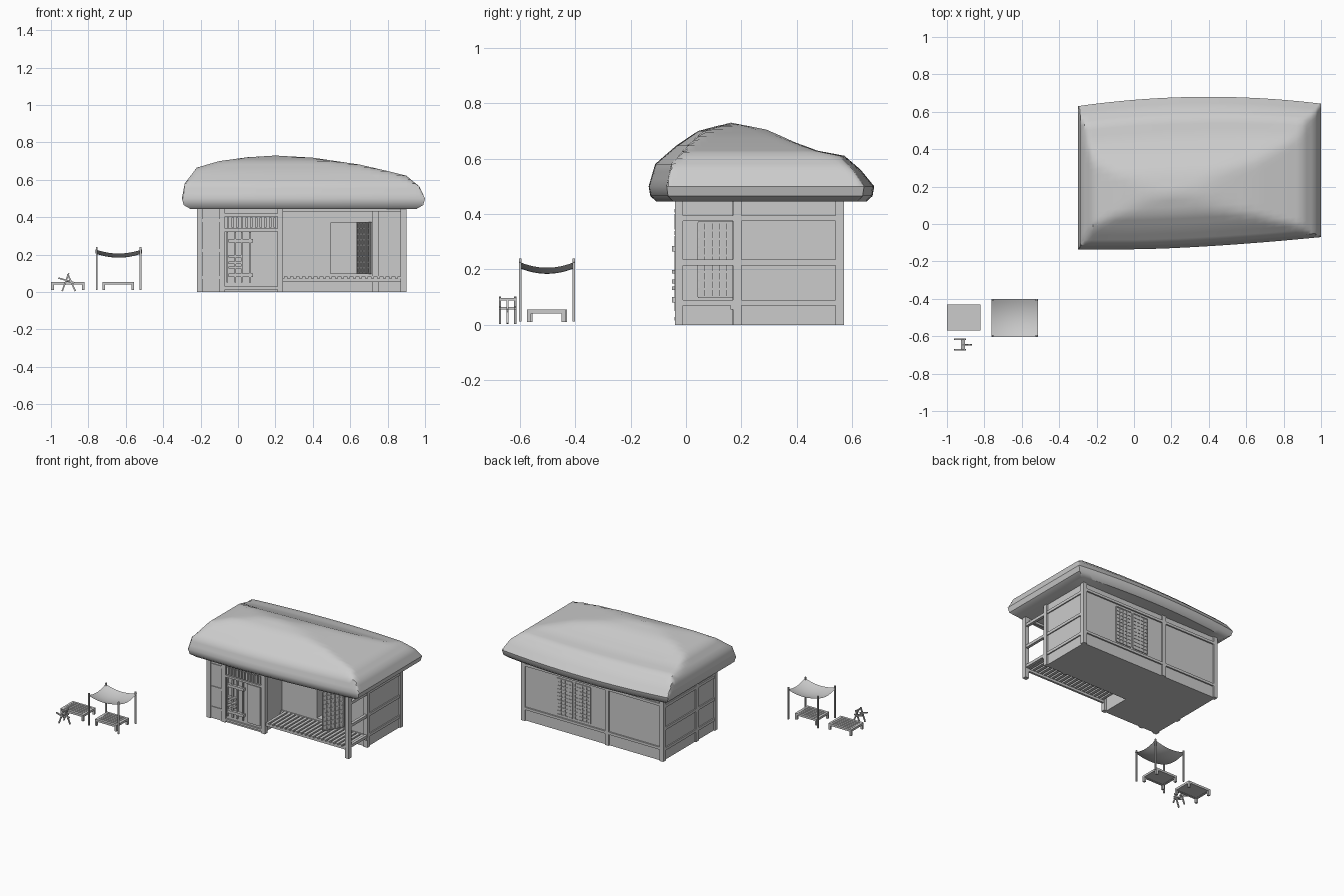
import bpy, bmesh, math
from mathutils import Vector

if "Cube" in bpy.data.objects:
    bpy.data.objects.remove(bpy.data.objects["Cube"])

grey = bpy.data.materials.new("plain_grey")
grey.use_nodes = True
grey.diffuse_color = (0.6, 0.6, 0.6, 1)
grey.node_tree.nodes["Principled BSDF"].inputs["Base Color"].default_value = (0.6, 0.6, 0.6, 1)


def finish(name, bm):
    mesh = bpy.data.meshes.new(name)
    bmesh.ops.recalc_face_normals(bm, faces=bm.faces)
    bm.to_mesh(mesh)
    bm.free()
    mesh.materials.append(grey)
    obj = bpy.data.objects.new(name, mesh)
    bpy.context.collection.objects.link(obj)
    return obj


def add_box(bm, x, y, z):
    """Box from (min, max) pairs."""
    verts = bmesh.ops.create_cube(bm, size=1)["verts"]
    for v in verts:
        v.co = Vector([(a + b) / 2 + c * (b - a) for (a, b), c in zip((x, y, z), v.co)])


def boxes(name, items):
    bm = bmesh.new()
    for item in items:
        add_box(bm, *item)
    return finish(name, bm)


def bars(name, segments, r):
    """Thin square bars between pairs of points."""
    bm = bmesh.new()
    for a, b in segments:
        a, b = Vector(a), Vector(b)
        verts = bmesh.ops.create_cube(bm, size=1)["verts"]
        turn = (b - a).to_track_quat("Z", "Y")
        for v in verts:
            v.co = (a + b) / 2 + turn @ Vector((v.co.x * r, v.co.y * r, v.co.z * (b - a).length))
    return finish(name, bm)


def smooth(obj, angle):
    bpy.ops.object.select_all(action="DESELECT")
    obj.select_set(True)
    bpy.context.view_layer.objects.active = obj
    bpy.ops.object.shade_smooth_by_angle(angle=math.radians(angle))


TOP = 0.45
W, E, S, P, N = -0.22, 0.9, -0.03, 0.18, 0.56   # west, east, south, porch wall, north

# Plaster body: main hall with a doorway, and the front room
hall = boxes("main_hall", [((W + .01, E - .01), (P, N), (0, TOP))])
cutter = boxes("doorway_cutter", [((.495, .715), (P - .05, N - .03), (.1, .37))])
cutter.hide_render = True
cutter.hide_set(True)
cut = hall.modifiers.new("doorway", "BOOLEAN")
cut.object = cutter
cut.solver = "EXACT"
boxes("front_room", [((W + .01, .22), (S, P), (0, TOP))])

# Corner and wall posts
posts = [(W, S - .01), (W, P - .01), (W, N - .02), (E - .03, S - .01), (E - .03, P - .01),
         (E - .03, N - .02), (.21, S - .01), (.21, N - .02), (-.1, S - .01), (.72, P - .012)]
boxes("wall_posts", [((x, x + .03), (y, y + .03), (0, TOP)) for x, y in posts])

# Horizontal timbers on the sides, porch and back
rails = []
for z in (.07, .215, .375):
    for x in (W + .002, E - .022):
        rails.append(((x, x + .02), (S, N), (z, z + .02)))
    rails.append(((W, -.08), (S - .005, S + .01), (z, z + .015)))
for z in (.08, .39):
    rails.append(((W, E), (N, N + .01), (z, z + .018)))
rails.append(((.22, E), (P - .008, P + .01), (.065, .085)))
rails.append(((.22, E), (S, S + .015), (TOP - .02, TOP)))
boxes("wall_rails", rails)

# Porch floor
floor = [((.22, E), (y, y + .015), (.055, .072)) for y in (S, P - .02)]
slats = 20
for i in range(slats):
    x = .245 + i * .032
    floor.append(((x, x + .02), (S - .005, P), (.072, .084)))
boxes("porch_floor", floor)


def lattice(name, a, b, z0, z1, columns, rows):
    """Framed lattice leaf with a paper sheet, standing between two plan points."""
    a, b = Vector((*a, 0)), Vector((*b, 0))
    segs = []
    for i in range(columns + 1):
        p = a.lerp(b, i / columns)
        segs.append((p + Vector((0, 0, z0)), p + Vector((0, 0, z1))))
    for i in range(rows + 1):
        h = Vector((0, 0, z0 + (z1 - z0) * i / rows))
        segs.append((a + h, b + h))
    bars(name, segs, .007)
    bm = bmesh.new()
    bm.faces.new([bm.verts.new((p.x, p.y, z)) for p, z in ((a, z0), (b, z0), (b, z1), (a, z1))])
    finish(name + "_paper", bm)


# Swung porch door and back windows
lattice("porch_door", (.635, .045), (.71, P - .005), .1, .37, 5, 9)
for i, x in enumerate((.36, .5)):
    lattice("back_window_%d" % i, (x, N + .003), (x + .12, N + .003), .115, .37, 4, 10)

# Front entrance: grille, door planks, crossbars and side panel
f = S - .012
boxes("entrance_frame", [((-.07, .21), (f, S), (z, z + .014)) for z in (.015, .325, .405)])
boxes("entrance_grille", [((-.06 + i * .025, -.047 + i * .025), (f, S), (.345, .4)) for i in range(11)])
boxes("door_planks", [((x, x + .009), (f, S), (.05, .32)) for x in (-.062, -.02, .015, .06)])
boxes("door_bars", [((-.05, .08), (S - .02, S), (z, z + .02)) for z in (.08, .265)]
      + [((-.05, .02), (S - .02, S), (z, z + .013)) for z in (.125, .15, .185)])
boxes("entrance_panel", [((.1, .2), (f + .004, S), (.045, .32))])


def interp(t, table):
    for (a, p), (b, q) in zip(table, table[1:]):
        if t <= b:
            return p + (q - p) * (t - a) / (b - a)
    return table[-1][1]


# Thatched roof: height follows the lower of a long and a cross profile
along = [(-.3, 0), (-.285, .35), (-.22, .72), (-.1, .87), (.05, .96), (.2, 1), (.4, .95),
         (.65, .79), (.8, .64), (.9, .53), (.97, .28), (1, 0)]
across = [(-.145, 0), (-.12, .35), (-.04, .64), (.04, .87), (.15, 1), (.27, .89), (.37, .7),
          (.46, .56), (.56, .48), (.62, .26), (.67, 0)]


def samples(table, n):
    return [a[0] + (b[0] - a[0]) * i / n for a, b in zip(table, table[1:]) for i in range(n)] + [table[-1][0]]


bm = bmesh.new()
xs, ys = samples(along, 3), samples(across, 3)
grid = []
for x in xs:
    mid = 1 - ((x - .4) / .7) ** 2          # the eaves bulge along their length
    back = .63 + .05 * mid
    front = -.135 + .065 * max(0, x) ** 1.5
    row = []
    for y in ys:
        v = (y - ys[0]) / (ys[-1] - ys[0])
        h = min(interp(x, along), interp(y, across))
        row.append(bm.verts.new((x, front + (back - front) * v, .5 + .23 * h)))
    grid.append(row)
for r, s in zip(grid, grid[1:]):
    for j in range(len(ys) - 1):
        bm.faces.new((r[j], s[j], s[j + 1], r[j + 1]))
rim = [r[0] for r in grid] + grid[-1][1:] + [r[-1] for r in grid[-2::-1]] + grid[0][-2:0:-1]
for z, inset in ((.465, .985), (.445, .945)):
    ring = [bm.verts.new((.35 + (v.co.x - .35) * inset, .27 + (v.co.y - .27) * inset, z)) for v in rim]
    for i in range(len(rim)):
        k = (i + 1) % len(rim)
        bm.faces.new((rim[i], rim[k], ring[k], ring[i]))
    rim = ring
bm.faces.new(rim)
smooth(finish("thatched_roof", bm), 40)


# Low slatted benches
def bench(name, x0, x1, y0, y1):
    parts = []
    for x in (x0, x1 - .015):
        for y in (y0, y1 - .015):
            parts.append(((x, x + .015), (y, y + .015), (.01, .045)))
        parts.append(((x, x + .015), (y0, y1), (.04, .055)))
    for y in (y0, y1 - .015):
        parts.append(((x0, x1), (y, y + .015), (.04, .055)))
    n = 7
    for i in range(n):
        y = y0 + (y1 - y0) * i / n
        parts.append(((x0, x1), (y + .004, y + .018), (.046, .055)))
    parts.append(((x0, x1), (y0, y1), (.042, .047)))
    boxes(name, parts)


bench("open_bench", -1, -.82, -.57, -.43)
bench("shaded_bench", -.725, -.555, -.575, -.435)

# Sagging cloth canopy on four poles
cx, cy, hx, hy = -.638, -.502, .124, .102
bm = bmesh.new()
bmesh.ops.create_grid(bm, x_segments=12, y_segments=12, size=1)
for v in bm.verts:
    u, w = v.co.x, v.co.y
    v.co = (cx + hx * u, cy + hy * w, .184 + .022 * (u * u + w * w))
smooth(finish("canopy_cloth", bm), 60)
corners = [(cx + i * hx * .94, cy + j * hy * .94) for i in (-1, 1) for j in (-1, 1)]
bars("canopy_poles", [((x, y, .012), (x, y, .24)) for x, y in corners], .009)

# Small folding stand
segs = []
for y in (-.672, -.617):
    segs += [((-.94, y, .005), (-.905, y, .1)), ((-.96, y, .075), (-.9, y, .058))]
for p in ((-.92, .06), (-.907, .092)):
    segs.append(((p[0], -.675, p[1]), (p[0], -.612, p[1])))
segs += [((-.91, -.645, .095), (-.87, -.645, .005)), ((-.92, -.645, .06), (-.875, -.645, .05))]
bars("folding_stand", segs, .008)
